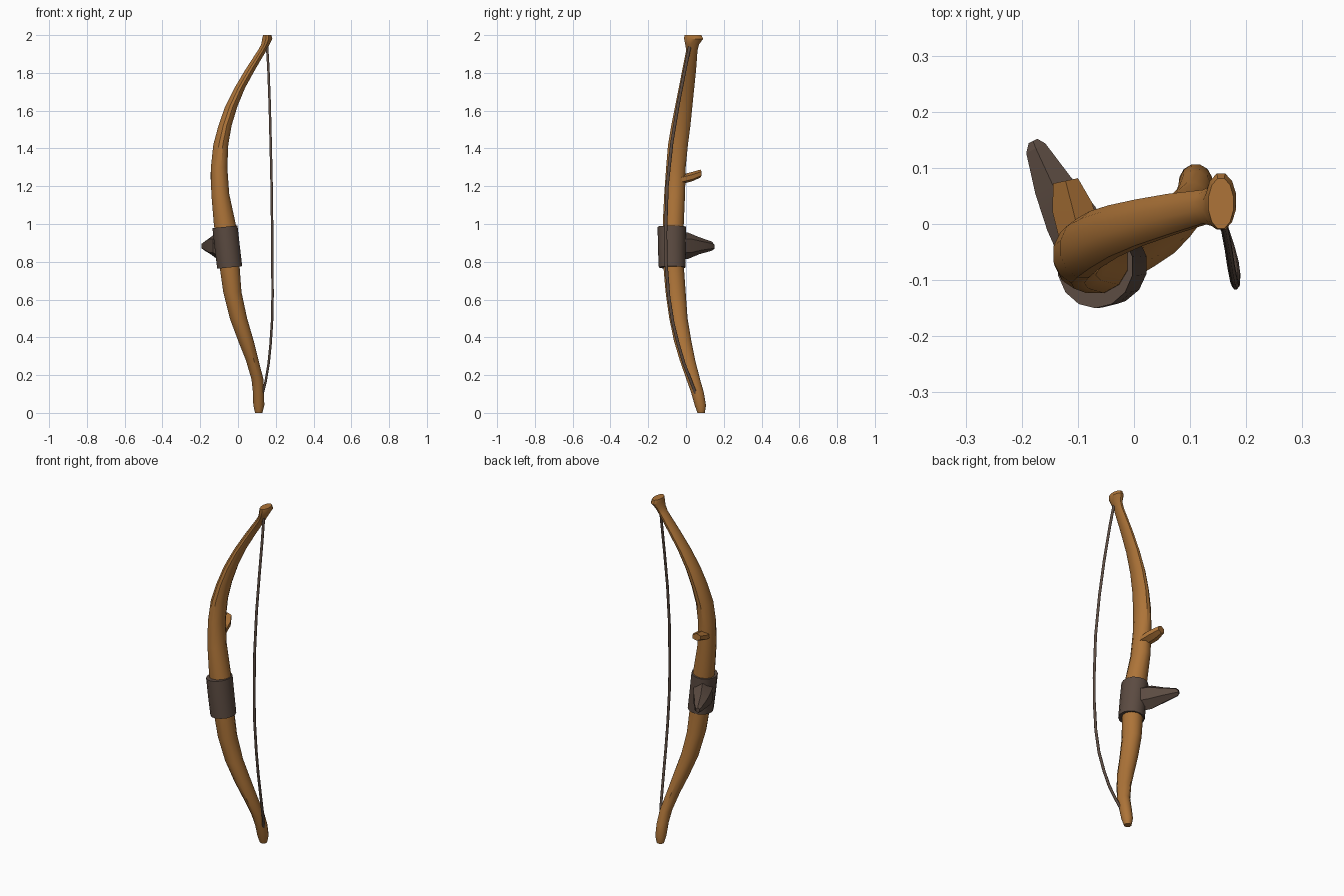
import bpy
import bmesh
import math
from mathutils import Vector

cube = bpy.data.objects.get("Cube")
if cube:
    bpy.data.objects.remove(cube, do_unlink=True)


def make_material(name, colour):
    mat = bpy.data.materials.new(name)
    mat.use_nodes = True
    mat.diffuse_color = (*colour, 1)
    mat.node_tree.nodes["Principled BSDF"].inputs["Base Color"].default_value = (*colour, 1)
    return mat


def loft(name, sections, material, sides=12, angle=35):
    """Skin a closed tube through sections given as (centre, half axis u, half axis v)."""
    bm = bmesh.new()
    rings = []
    for centre, u, v in sections:
        ring = []
        for i in range(sides):
            a = math.tau * (i + 0.5) / sides
            ring.append(bm.verts.new(Vector(centre) + Vector(u) * math.cos(a) + Vector(v) * math.sin(a)))
        rings.append(ring)
    for low, high in zip(rings, rings[1:]):
        for i in range(sides):
            j = (i + 1) % sides
            bm.faces.new((low[i], low[j], high[j], high[i]))
    bm.faces.new(rings[0])
    bm.faces.new(rings[-1])
    bmesh.ops.recalc_face_normals(bm, faces=bm.faces)
    mesh = bpy.data.meshes.new(name)
    bm.to_mesh(mesh)
    bm.free()
    mesh.materials.append(material)
    obj = bpy.data.objects.new(name, mesh)
    bpy.context.collection.objects.link(obj)
    bpy.ops.object.select_all(action='DESELECT')
    obj.select_set(True)
    bpy.context.view_layer.objects.active = obj
    bpy.ops.object.shade_smooth_by_angle(angle=math.radians(angle))
    return obj


def flat_sections(rows):
    """Level cross-sections from rows of left, right, front, back and height."""
    return [(((l + r) / 2, (f + b) / 2, z), ((r - l) / 2, 0, 0), (0, (b - f) / 2, 0))
            for l, r, f, b, z in rows]


def spur_sections(rows, side):
    """Upright cross-sections from rows of centre, half width and half height."""
    side = Vector(side).normalized()
    return [(centre, side * w, (0, 0, h)) for centre, w, h in rows]


wood = make_material("warm wood", (0.42, 0.175, 0.04))
leather = make_material("dark leather", (0.105, 0.07, 0.053))

# Curved wooden stave with a flared upper tip
stave_rows = [
    (0.09, 0.13, 0.06, 0.10, 0),
    (0.08, 0.14, 0.045, 0.107, 0.04),
    (0.078, 0.14, 0.025, 0.095, 0.11),
    (0.07, 0.135, 0, 0.075, 0.18),
    (0.04, 0.11, -0.035, 0.05, 0.28),
    (0, 0.085, -0.065, 0.03, 0.38),
    (-0.045, 0.05, -0.09, 0.01, 0.5),
    (-0.08, 0.02, -0.11, 0, 0.64),
    (-0.1, 0.01, -0.122, -0.01, 0.78),
    (-0.13, -0.01, -0.125, -0.01, 1),
    (-0.143, -0.045, -0.117, -0.003, 1.16),
    (-0.145, -0.055, -0.107, 0, 1.3),
    (-0.132, -0.05, -0.097, 0.012, 1.42),
    (-0.105, -0.033, -0.08, 0.025, 1.52),
    (-0.07, -0.003, -0.06, 0.035, 1.62),
    (-0.02, 0.038, -0.04, 0.045, 1.72),
    (0.04, 0.093, -0.02, 0.055, 1.82),
    (0.105, 0.152, 0, 0.062, 1.92),
    (0.122, 0.168, -0.005, 0.07, 1.95),
    (0.127, 0.183, -0.012, 0.092, 1.98),
    (0.132, 0.178, -0.01, 0.083, 2),
]
loft("bow_stave", flat_sections(stave_rows), wood)

# Leather sleeve around the handle
tilt = (0.068, 0, 0.007)
loft("grip_wrap", [
    ((-0.044, -0.073, 0.77), tilt, (0, 0.071, 0)),
    ((-0.057, -0.075, 0.88), tilt, (0, 0.074, 0)),
    ((-0.069, -0.075, 0.985), tilt, (0, 0.075, 0)),
], leather, 14)

# Tapered leather spur behind the grip
loft("grip_spur", spur_sections([
    ((-0.085, -0.04, 0.885), 0.06, 0.072),
    ((-0.112, 0.01, 0.885), 0.055, 0.07),
    ((-0.145, 0.07, 0.885), 0.04, 0.045),
    ((-0.175, 0.135, 0.883), 0.022, 0.025),
    ((-0.18, 0.148, 0.88), 0.01, 0.014),
], (0.9, 0.45, 0)), leather, 6, 25)

# Cut-off twig on the back of the stave
loft("twig_stub", spur_sections([
    ((-0.095, -0.03, 1.235), 0.042, 0.024),
    ((-0.11, 0.03, 1.25), 0.042, 0.025),
    ((-0.122, 0.077, 1.267), 0.026, 0.021),
], (0.95, 0.2, 0)), wood, 6, 25)

# Slack bow string
string_path = [
    (0.13, 0.052, 0.1), (0.147, 0.025, 0.17), (0.162, -0.01, 0.26),
    (0.172, -0.04, 0.36), (0.18, -0.07, 0.48), (0.183, -0.092, 0.62),
    (0.182, -0.106, 0.8), (0.181, -0.108, 0.95), (0.178, -0.1, 1.2),
    (0.173, -0.075, 1.43), (0.168, -0.042, 1.63), (0.161, -0.005, 1.82),
    (0.154, 0.02, 1.94),
]
loft("bow_string", [(p, (0.007, 0, 0), (0, 0.009, 0)) for p in string_path], leather, 8, 60)
